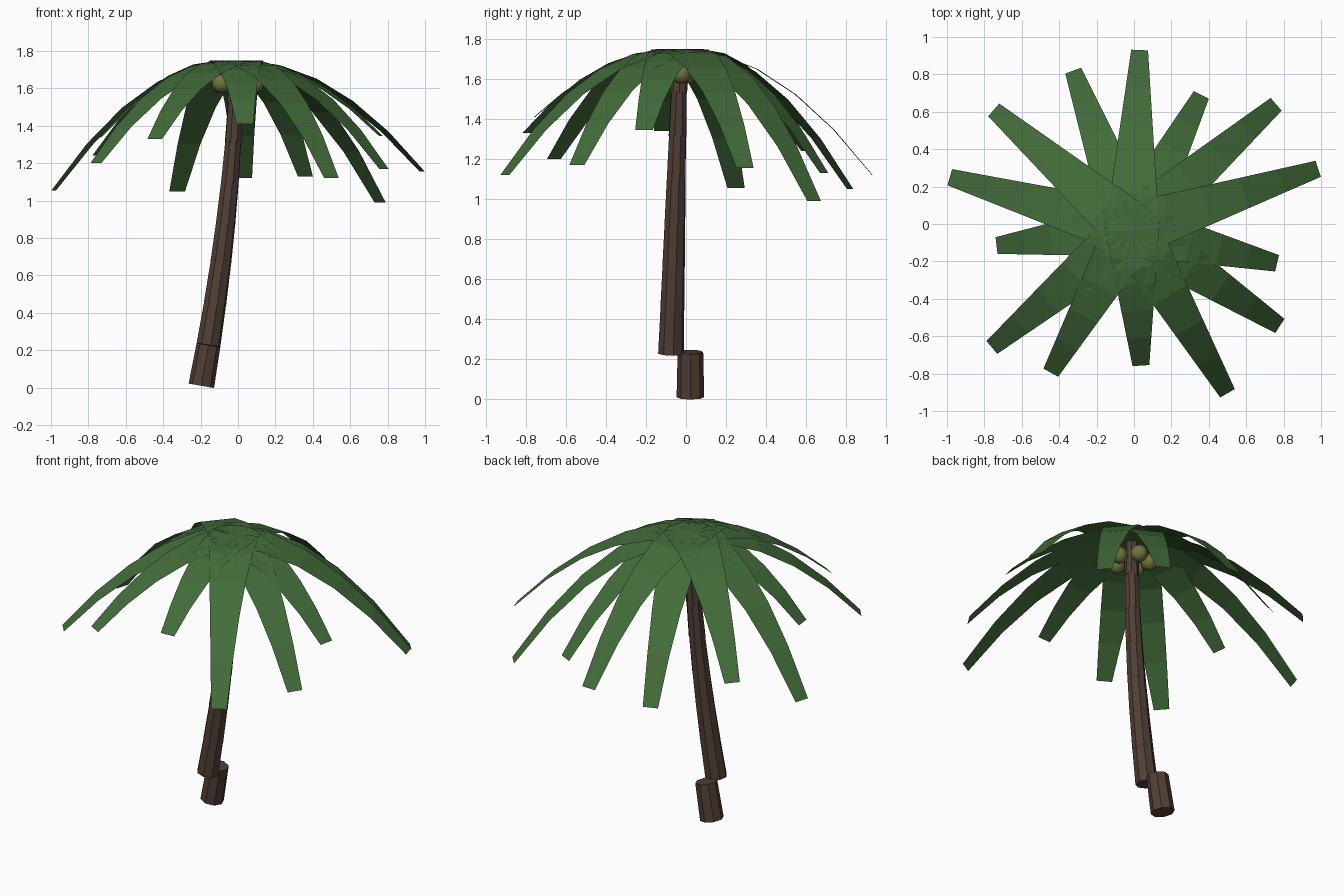
import bpy, bmesh
from math import radians, cos, sin
from mathutils import Vector

if "Cube" in bpy.data.objects:
    bpy.data.objects.remove(bpy.data.objects["Cube"])


def material(name, rgb):
    m = bpy.data.materials.new(name)
    m.diffuse_color = (*rgb, 1)
    m.use_nodes = True
    m.node_tree.nodes["Principled BSDF"].inputs["Base Color"].default_value = m.diffuse_color
    return m


BARK = material("bark", (0.08, 0.05, 0.035))
LEAF = material("leaf", (0.055, 0.15, 0.042))
HUSK = material("husk", (0.16, 0.17, 0.05))
CROWN = Vector((-0.01, -0.03, 1.75))


def add_object(name, bm, mat):
    mesh = bpy.data.meshes.new(name)
    bm.to_mesh(mesh)
    bm.free()
    mesh.materials.append(mat)
    ob = bpy.data.objects.new(name, mesh)
    bpy.context.collection.objects.link(ob)
    return ob


# Trunk: eight overlapping tapered segments on a leaning curve
def trunk_x(z):
    return -0.008 - 0.19 * max(0, 1 - z / 1.75) ** 1.7


def trunk_y(z):
    return -0.082 + 0.03 * z


def trunk_segment(i):
    z0, z1 = 0.01 + 0.217 * i, 0.01 + 0.217 * (i + 1)
    a = Vector((trunk_x(z0), trunk_y(z0), z0))
    b = Vector((trunk_x(z1), trunk_y(z1), z1))
    if i == 0:                       # the foot stands apart from the rest
        a.y = b.y = 0.022
    axis = b - a
    if i < 7:
        b += axis * 0.04
    r = 0.069 - 0.0038 * i
    bm = bmesh.new()
    bmesh.ops.create_cone(bm, cap_ends=True, segments=8, radius1=r,
                          radius2=r - 0.005, depth=(b - a).length)
    rot = axis.to_track_quat('Z', 'Y').to_matrix()
    bmesh.ops.rotate(bm, verts=bm.verts, matrix=rot)
    bmesh.ops.translate(bm, verts=bm.verts, vec=(a + b) / 2)
    add_object(f"trunk_segment_{i + 1}", bm, BARK)


for i in range(8):
    trunk_segment(i)


# Fronds: flat tapering strips that droop along a parabola
def frond(i, tip):
    tip = Vector(tip)
    base = CROWN - Vector((0, 0, 0.0008 * (i % 7)))
    out = Vector((tip.x - base.x, tip.y - base.y, 0))
    side = Vector((-out.y, out.x, 0)).normalized()
    bm = bmesh.new()
    rows = []
    for k in range(6):
        t = k / 5
        p = base + out * t + Vector((0, 0, (tip.z - base.z) * t * t))
        half = 0.145 - 0.1 * t
        rows.append([bm.verts.new(p - side * half), bm.verts.new(p + side * half)])
    for (a, b), (c, d) in zip(rows, rows[1:]):
        bm.faces.new((a, c, d, b))
    add_object(f"frond_{i + 1}", bm, LEAF)


TIPS = [(0.03, 0.93, 1.12), (-0.325, 0.82, 1.05), (-0.75, 0.61, 1.24),
        (-0.985, 0.25, 1.055), (-0.735, -0.115, 1.34), (-0.76, -0.66, 1.2),
        (-0.445, -0.795, 1.33), (0.037, -0.757, 1.41), (0.5, -0.905, 1.12),
        (0.78, -0.545, 1.17), (0.765, -0.21, 1.345), (0.985, 0.295, 1.155),
        (0.76, 0.64, 0.99), (0.36, 0.69, 1.13)]
for i, tip in enumerate(TIPS):
    frond(i, tip)

# Coconuts: a ring of five below the crown
for i in range(5):
    ang = radians(3 + 72 * i)
    bm = bmesh.new()
    bmesh.ops.create_uvsphere(bm, u_segments=12, v_segments=8, radius=0.05)
    bmesh.ops.translate(bm, verts=bm.verts, vec=(
        CROWN.x + 0.1 * cos(ang), CROWN.y + 0.1 * sin(ang), 1.625))
    for f in bm.faces:
        f.smooth = True
    add_object(f"coconut_{i + 1}", bm, HUSK)
